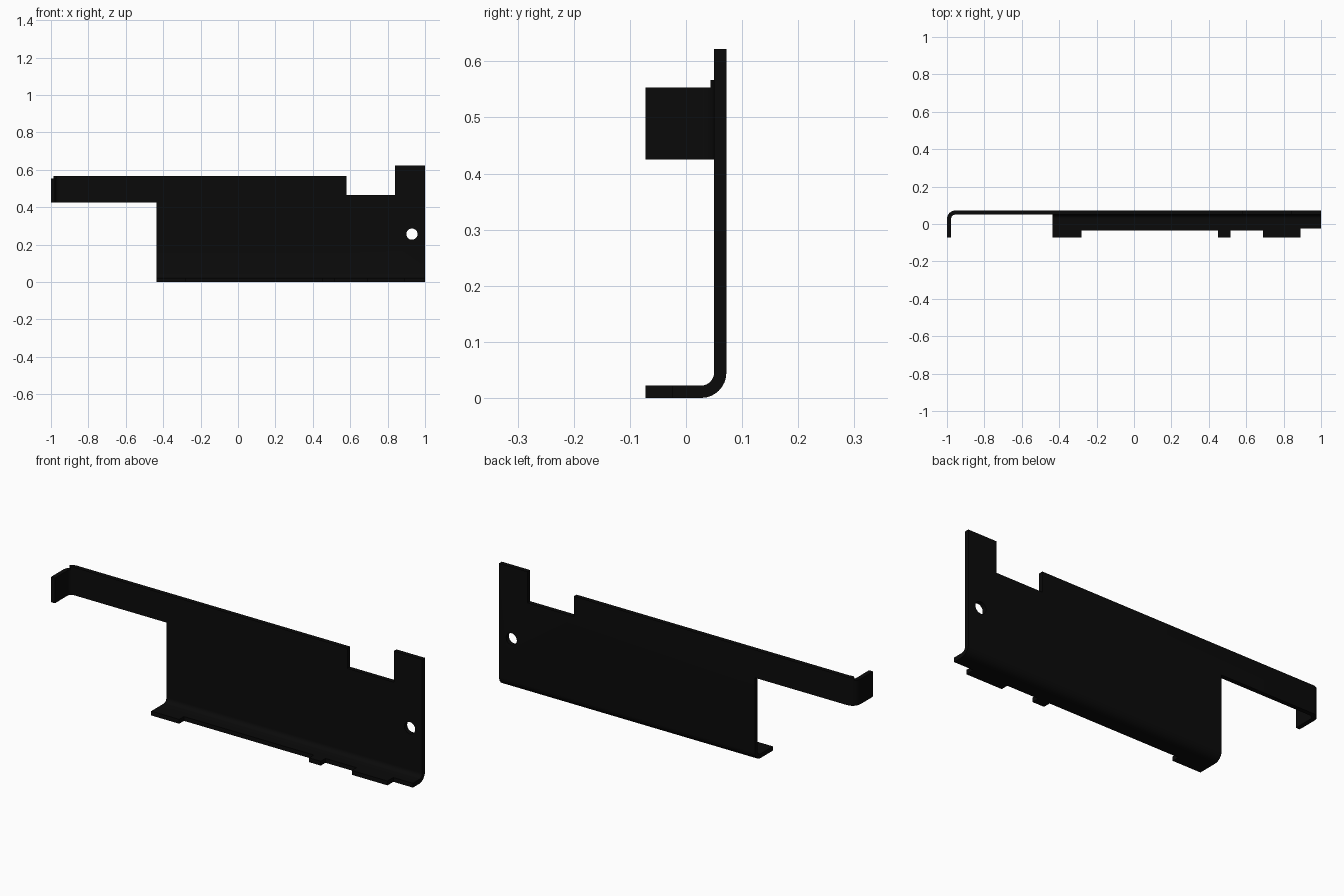
import bpy, bmesh, math

if "Cube" in bpy.data.objects:
    bpy.data.objects.remove(bpy.data.objects["Cube"])

THICK, R = 0.022, 0.045           # sheet thickness, outer bend radius
ARC = R * math.pi / 2             # flat length of a bend
STEPS = 8
BACK = 0.072                      # y of the back face
LEFT, LOW = -1 + R, R             # lines where the bends start
TAB_END = LEFT - ARC - 0.099
FLANGE = LOW - ARC                # flange runs below this flat height

# flat pattern as rectangles: x0, x1, height0, height1
RECTS = [
    (TAB_END, LEFT - ARC / 2, 0.425, 0.553),        # end tab
    (LEFT - ARC / 2, -0.437, 0.425, 0.567),         # long arm
    (-0.437, 0.58, FLANGE - 0.061, 0.567),          # main wall and flange
    (0.58, 0.84, FLANGE - 0.061, 0.464),            # notch
    (0.84, 0.89, FLANGE - 0.061, 0.622),            # post
    (0.89, 1.0, FLANGE - 0.052, 0.622),
    (-0.437, -0.28, FLANGE - 0.099, FLANGE),        # flange teeth
    (0.45, 0.515, FLANGE - 0.099, FLANGE),
    (0.69, 0.89, FLANGE - 0.099, FLANGE),
]


def fold(t, d):
    """Distance past the bend line and depth -> folded position and depth."""
    if t >= 0:
        return t, d
    if t > -ARC:
        a = -t / R
        return -(R - d) * math.sin(a), R - (R - d) * math.cos(a)
    return -(R - d), R - t - ARC


def breaks(lo, hi, bend):
    vals = [r[lo] for r in RECTS] + [r[hi] for r in RECTS]
    vals += [bend - ARC * i / STEPS for i in range(STEPS + 1)]
    return sorted({round(v, 5) for v in vals})


# flat sheet made of cells, thickened, then folded
bm = bmesh.new()
xs, zs = breaks(0, 1, LEFT), breaks(2, 3, LOW)
verts = {}


def vert(x, z):
    if (x, z) not in verts:
        verts[x, z] = bm.verts.new((x, 0, z))
    return verts[x, z]


for x0, x1 in zip(xs, xs[1:]):
    for z0, z1 in zip(zs, zs[1:]):
        cx, cz = (x0 + x1) / 2, (z0 + z1) / 2
        if any(a < cx < b and c < cz < d for a, b, c, d in RECTS):
            bm.faces.new([vert(x0, z0), vert(x0, z1), vert(x1, z1), vert(x1, z0)])
ext = bmesh.ops.extrude_face_region(bm, geom=bm.faces[:], use_keep_orig=True)
for v in ext["geom"]:
    if isinstance(v, bmesh.types.BMVert):
        v.co.y = THICK
for v in bm.verts:
    x, d, z = v.co
    if x < LEFT - 1e-4:
        p, d = fold(x - LEFT, d)
        x = LEFT + p
    elif z < LOW - 1e-4:
        p, d = fold(z - LOW, d)
        z = LOW + p
    v.co = (x, BACK - d, z)
bmesh.ops.recalc_face_normals(bm, faces=bm.faces[:])
bmesh.ops.dissolve_limit(bm, angle_limit=math.radians(1),
                         verts=bm.verts[:], edges=bm.edges[:])
mesh = bpy.data.meshes.new("bracket")
bm.to_mesh(mesh)
bm.free()
bracket = bpy.data.objects.new("bracket", mesh)
bpy.context.collection.objects.link(bracket)

black = bpy.data.materials.new("black")
black.diffuse_color = (0.003, 0.003, 0.003, 1)
black.use_nodes = True
black.node_tree.nodes["Principled BSDF"].inputs["Base Color"].default_value = black.diffuse_color
mesh.materials.append(black)

# screw hole
bpy.ops.mesh.primitive_cylinder_add(vertices=32, radius=0.03, depth=0.1,
                                    location=(0.93, 0.061, 0.256),
                                    rotation=(math.pi / 2, 0, 0))
cutter = bpy.context.object
cutter.name = "hole_cutter"
cutter.hide_render = True
cutter.data.materials.append(black)
mod = bracket.modifiers.new("hole", "BOOLEAN")
mod.operation = "DIFFERENCE"
mod.solver = "EXACT"
mod.object = cutter
bpy.ops.object.select_all(action="DESELECT")
bracket.select_set(True)
bpy.context.view_layer.objects.active = bracket
bpy.ops.object.modifier_apply(modifier=mod.name)
bpy.data.objects.remove(cutter)
bpy.ops.object.shade_smooth_by_angle(angle=math.radians(30))
